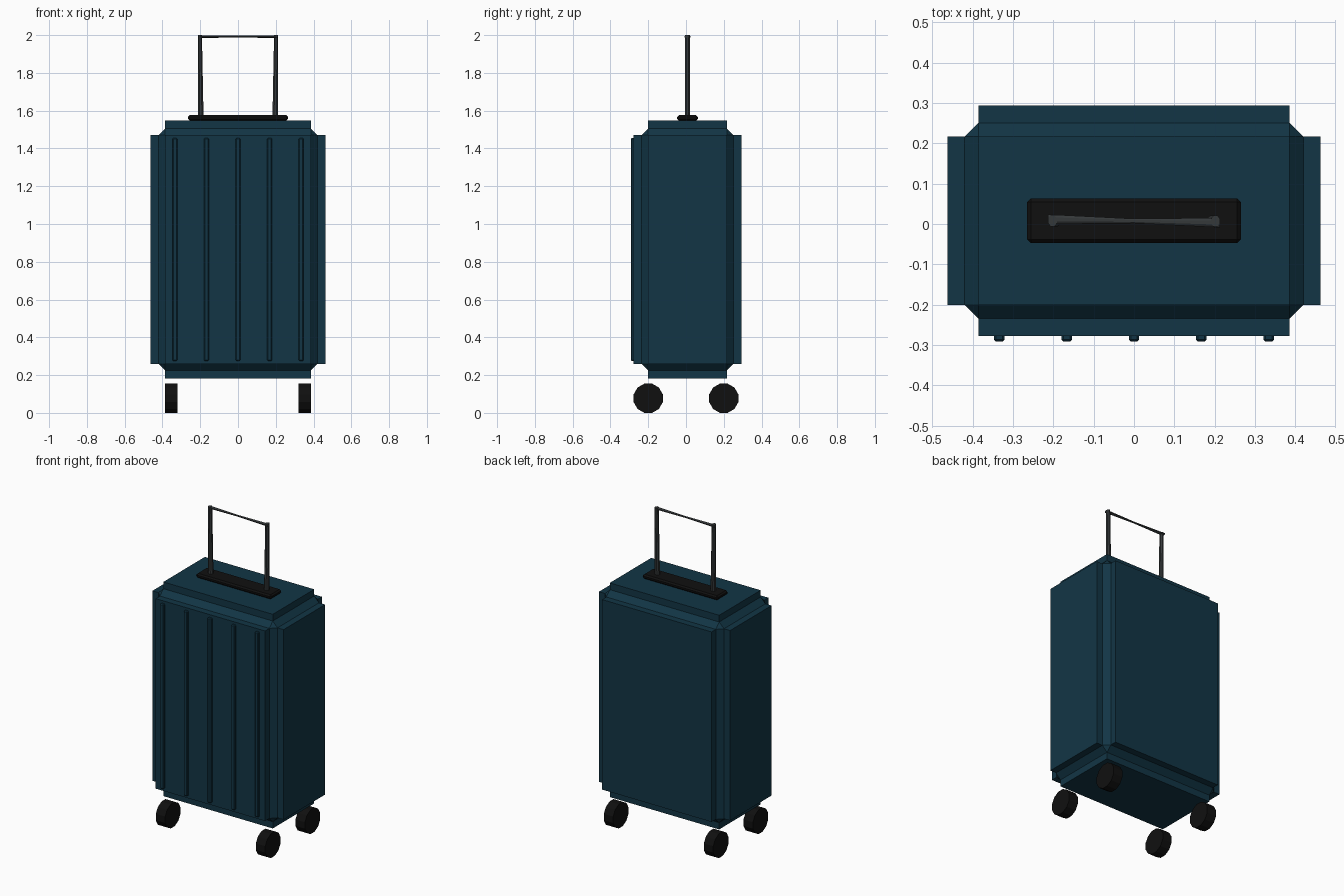
import bpy, bmesh, math
from mathutils import Matrix, Vector

if "Cube" in bpy.data.objects:
    bpy.data.objects.remove(bpy.data.objects["Cube"])


def material(name, rgb):
    m = bpy.data.materials.new(name)
    m.diffuse_color = (*rgb, 1)
    m.use_nodes = True
    m.node_tree.nodes["Principled BSDF"].inputs["Base Color"].default_value = m.diffuse_color
    return m


TEAL = material("dark teal shell", (0.006, 0.036, 0.060))
BLACK = material("black rubber", (0.005, 0.005, 0.005))
GREY = material("dark grey metal", (0.035, 0.04, 0.042))


def finish(bm, name, mat):
    bmesh.ops.recalc_face_normals(bm, faces=bm.faces)
    me = bpy.data.meshes.new(name)
    bm.to_mesh(me)
    bm.free()
    me.materials.append(mat)
    ob = bpy.data.objects.new(name, me)
    bpy.context.collection.objects.link(ob)
    return ob


def box(lo, hi, bevel):
    """Chamfered box between two corners, as a bmesh."""
    lo, hi = Vector(lo), Vector(hi)
    bm = bmesh.new()
    bmesh.ops.create_cube(bm, size=1, matrix=Matrix.Translation((lo + hi) / 2)
                          @ Matrix.Diagonal((*(hi - lo), 1)))
    bmesh.ops.bevel(bm, geom=bm.edges[:], offset=bevel, segments=1,
                    affect='EDGES')
    return bm


# Shell: chamfered box whose six large faces are pushed out as panels
bm = box((-0.42, -0.235, 0.225), (0.42, 0.251, 1.505), 0.034)
bm.normal_update()
big = [f for f in bm.faces if max(abs(c) for c in f.normal) > 0.99]
for f in bmesh.ops.extrude_discrete_faces(bm, faces=big)["faces"]:
    f.normal_update()
    bmesh.ops.translate(bm, verts=f.verts[:], vec=f.normal * 0.043)
finish(bm, "shell", TEAL)

# Vertical ribs on the front panel
for i in range(5):
    x = (i - 2) * 0.1672
    finish(box((x - 0.013, -0.292, 0.275), (x + 0.013, -0.266, 1.455), 0.005),
           f"front_rib_{i + 1}", TEAL)

# Handle base on top
finish(box((-0.265, -0.047, 1.548), (0.265, 0.063, 1.576), 0.009),
       "handle_base", BLACK)


def loft(name, mat, rings):
    """Skin a closed tube through a list of rings of points."""
    bm = bmesh.new()
    vs = [[bm.verts.new(p) for p in r] for r in rings]
    n = len(vs[0])
    for a, b in zip(vs, vs[1:]):
        for i in range(n):
            j = (i + 1) % n
            bm.faces.new((a[i], a[j], b[j], b[i]))
    bm.faces.new(vs[0])
    bm.faces.new(vs[-1])
    return finish(bm, name, mat)


ANG = [math.tau * (i + 0.5) / 8 for i in range(8)]

# Telescopic posts, slightly slimmer at the top
for side, s in (("left", -1), ("right", 1)):
    loft(f"{side}_post", GREY,
         [[(s * x + r * math.cos(a), 0.0075 + 0.015 * math.sin(a), z)
           for a in ANG]
          for x, r, z in ((0.197, 0.016, 1.56), (0.202, 0.012, 2.0))])

# Grip bar, flat and pinched towards the middle
loft("grip_bar", GREY,
     [[(x, 0.0075 - x * 0.02 + w * math.cos(a), 1.992 + h * math.sin(a))
       for a in ANG]
      for x, w, h in ((-0.213, 0.013, 0.008), (0, 0.006, 0.005),
                      (0.213, 0.013, 0.008))])

# Four wheels
for sx, nx in ((-1, "left"), (1, "right")):
    for sy, ny in ((-1, "front"), (1, "back")):
        bm = bmesh.new()
        bmesh.ops.create_cone(
            bm, cap_ends=True, segments=12, radius1=0.08, radius2=0.08,
            depth=0.066,
            matrix=Matrix.Translation((sx * 0.353, sy * 0.2, 0.0775))
            @ Matrix.Rotation(math.pi / 2, 4, 'Y')
            @ Matrix.Rotation(math.pi / 12, 4, 'Z'))
        finish(bm, f"{ny}_{nx}_wheel", BLACK)
